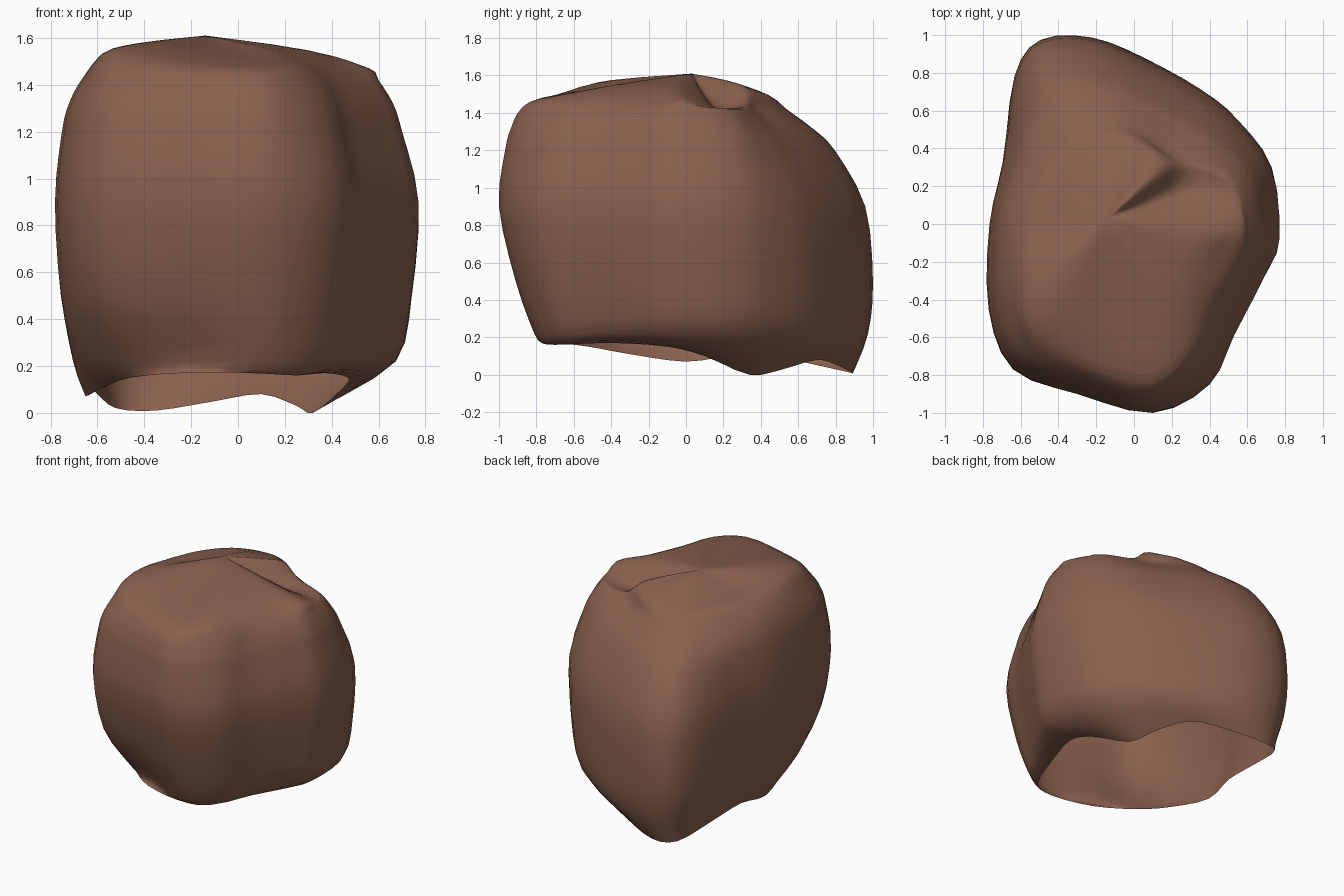
import bpy
import bmesh
from mathutils import Vector

default_cube = bpy.data.objects.get("Cube")
if default_cube:
    bpy.data.objects.remove(default_cube, do_unlink=True)


def make_material(name, color):
    material = bpy.data.materials.new(name)
    material.use_nodes = True
    material.diffuse_color = color
    material.node_tree.nodes["Principled BSDF"].inputs["Base Color"].default_value = color
    return material


def catmull(a, b, c, d, t):
    """Point on a smooth curve running from b to c."""
    return 0.5 * (2 * b + (c - a) * t + (2 * a - 5 * b + 4 * c - d) * t ** 2
                  + (3 * b - a - 3 * c + d) * t ** 3)


def smooth_path(points, steps, closed):
    """Resample a list of points with a smooth curve through them."""
    count = len(points)
    pick = (lambda i: points[i % count]) if closed else (
        lambda i: points[min(max(i, 0), count - 1)])
    result = []
    for i in range(count if closed else count - 1):
        for s in range(steps):
            result.append(catmull(pick(i - 1), pick(i), pick(i + 1), pick(i + 2), s / steps))
    if not closed:
        result.append(points[-1])
    return result


# Widest outline of the boulder, counter-clockwise from the front
outline = [(.1, -1), (.4, -.85), (.53, -.59), (.69, -.28), (.77, -.08), (.735, .3),
           (.56, .56), (.36, .72), (.05, .88), (-.23, .99), (-.5, .98), (-.64, .79),
           (-.7, .33), (-.765, 0), (-.77, -.45), (-.64, -.77), (-.3, -.9)]

# Wavy edge of the open underside, one point per outline point
rim = [(.05, -.77, .17), (.25, -.7, .16), (.37, -.4, .17), (.47, -.1, .15), (.44, .1, .1),
       (.32, .34, 0), (.25, .52, .03), (.1, .7, .08), (-.1, .81, .05), (-.35, .89, .01),
       (-.52, .84, .02), (-.6, .55, .08), (-.62, .25, .1), (-.65, 0, .07), (-.57, -.3, .11),
       (-.46, -.52, .15), (-.24, -.7, .17)]

# Edge of the lumpy crown, then the lumps and creases inside it
crown_edge = [(.08, -.77, 1.48), (.24, -.68, 1.48), (.32, -.42, 1.49), (.45, -.16, 1.48),
              (.56, -.02, 1.47), (.5, .16, 1.42), (.3, .28, 1.43), (.18, .34, 1.5),
              (.04, .42, 1.5), (-.1, .45, 1.49), (-.25, .44, 1.48), (-.37, .37, 1.48),
              (-.48, .2, 1.49), (-.55, -.02, 1.5), (-.58, -.3, 1.53), (-.53, -.55, 1.53),
              (-.22, -.72, 1.49)]
crown_lumps = [(0, -.4, 1.54), (.12, -.38, 1.55), (.2, -.27, 1.55), (.28, -.12, 1.55),
               (.34, -.02, 1.53), (.3, .1, 1.47), (.2, .17, 1.43), (.13, .26, 1.55),
               (.03, .25, 1.56), (-.1, .23, 1.57), (-.2, .22, 1.55), (-.28, .18, 1.53),
               (-.33, .1, 1.53), (-.36, -.03, 1.54), (-.42, -.25, 1.575), (-.38, -.4, 1.575),
               (-.18, -.42, 1.55)]
apex = Vector((-.14, .03, 1.61))

# Height of each ring, its scale toward front, back, +x and -x,
# and how far its rear, front -x and front +x corners are pulled in
body_rings = [(.22, .81, .98, .87, .92, 0, .12, 0), (.5, .91, 1, .96, .98, 0, .02, 0),
              (.9, 1, .96, 1, 1, .02, 0, 0), (1.2, .97, .79, .91, .96, .05, 0, .03),
              (1.32, .94, .67, .86, .92, .08, 0, .05), (1.42, .89, .55, .78, .85, .12, 0, .07)]


def directional(x, y, front, back, east, west, rear_pinch, west_pinch, east_pinch):
    """Blend the directional scales for a point of the outline."""
    direction = Vector((x / .77, y)).normalized()
    lengthwise = front if direction.y < 0 else back
    sideways = east if direction.x > 0 else west
    if direction.y > 0:
        pinch = rear_pinch
    else:
        pinch = west_pinch if direction.x < 0 else east_pinch
    corner = (2 * direction.x * direction.y) ** 2
    return lengthwise * direction.y ** 2 + sideways * direction.x ** 2 - pinch * corner


# Stack the guide rings from the rim to the crown
rings = [[Vector(p) for p in rim]]
for height, *scales in body_rings:
    rings.append([Vector((x, y, 0)) * directional(x, y, *scales) + Vector((0, 0, height))
                  for x, y in outline])
for ring in (crown_edge, crown_lumps):
    rings.append([Vector(p) for p in ring])

# Smooth around each ring, then up each column to the apex
rings = [smooth_path(ring, 3, True) for ring in rings]
columns = [smooth_path(list(column) + [apex], 3, False) for column in zip(*rings)]

# Skin the boulder as an open shell
bm = bmesh.new()
grid = []
for column in columns:
    grid.append([bm.verts.new((p.x, p.y, max(p.z, 0))) for p in column[:-1]])
top = bm.verts.new(apex)
for left, right in zip(grid, grid[1:] + grid[:1]):
    for i in range(len(left) - 1):
        bm.faces.new((left[i], right[i], right[i + 1], left[i + 1]))
    bm.faces.new((left[-1], right[-1], top))

mesh = bpy.data.meshes.new("boulder_shell")
bm.to_mesh(mesh)
bm.free()
for polygon in mesh.polygons:
    polygon.use_smooth = True
mesh.materials.append(make_material("earthy brown", (.25, .117, .075, 1)))
boulder = bpy.data.objects.new("boulder_shell", mesh)
bpy.context.collection.objects.link(boulder)
